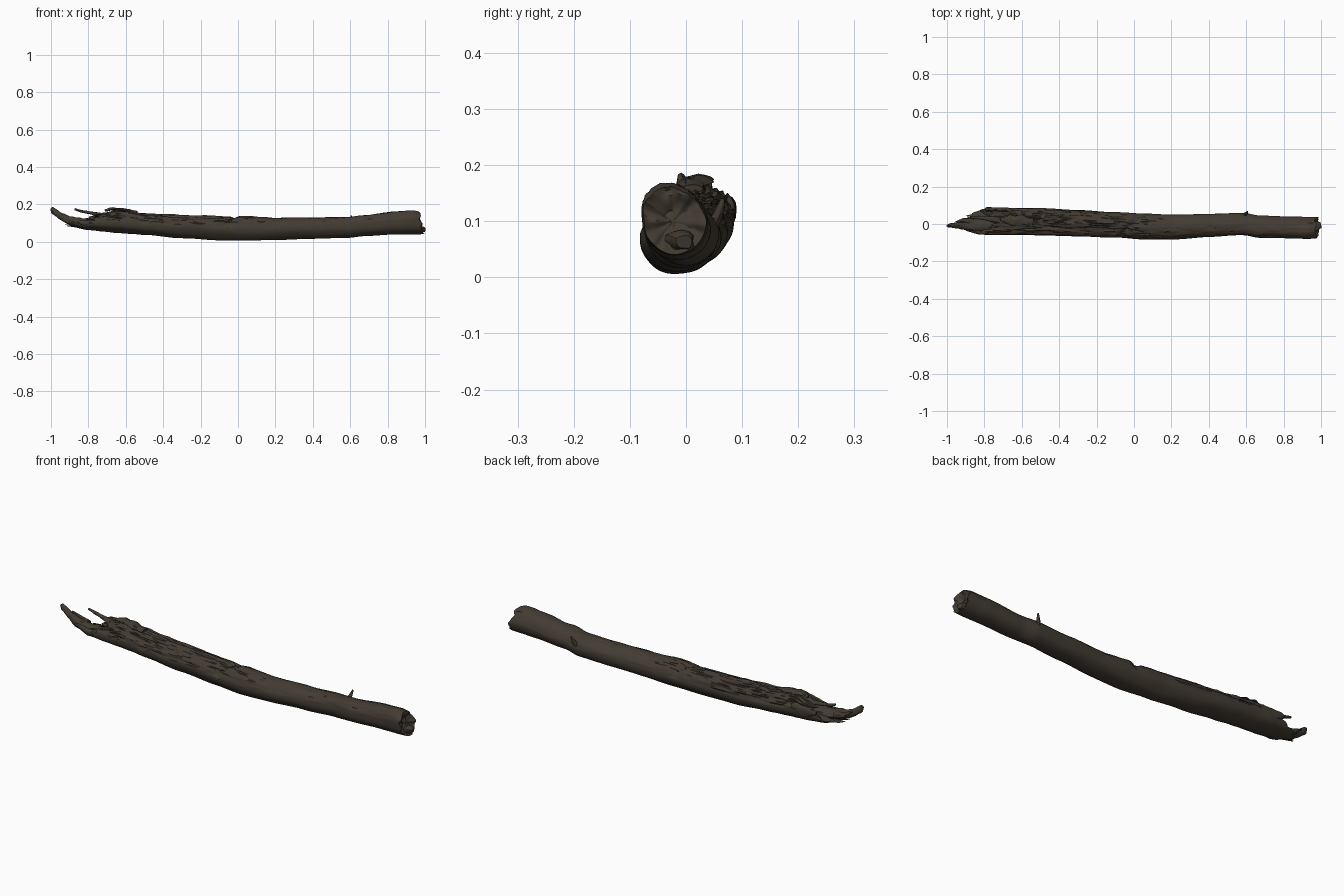
import bpy, bmesh, math, random
from mathutils import Vector, noise

if "Cube" in bpy.data.objects:
    bpy.data.objects.remove(bpy.data.objects["Cube"])

random.seed(4)
bark = bpy.data.materials.new("dark bark")
bark.diffuse_color = (0.056, 0.044, 0.032, 1)
bark.use_nodes = True
bark.node_tree.nodes["Principled BSDF"].inputs["Base Color"].default_value = bark.diffuse_color

# Silhouette stations: x, bottom z, top z, front y, back y
ST = [(-1.0, .115, .15, -.015, .03), (-.9, .082, .14, -.04, .06), (-.8, .063, .143, -.056, .082),
      (-.72, .055, .155, -.06, .088), (-.65, .048, .172, -.061, .087), (-.58, .043, .165, -.061, .086), (-.5, .036, .154, -.063, .084),
      (-.3, .02, .145, -.066, .076), (-.1, .008, .138, -.071, .062), (.05, .006, .138, -.083, .054),
      (.2, .01, .127, -.081, .05), (.4, .015, .130, -.07, .055), (.58, .022, .135, -.06, .06),
      (.68, .031, .144, -.074, .045), (.85, .038, .162, -.077, .04), (.93, .04, .166, -.078, .038),
      (1.0, .042, .155, -.074, .036)]


def station(x):
    x = min(max(x, -1), 1)
    for p, q in zip(ST, ST[1:]):
        if x <= q[0]:
            t = (x - p[0]) / (q[0] - p[0])
            t = t * t * (3 - 2 * t)
            return [a + (b - a) * t for a, b in zip(p[1:], q[1:])]


def bump(x, c, w):
    return math.exp(-((x - c) / w) ** 2)


def surface(x, a):
    """Point on the log at length x and angle a (0 = back, pi/2 = top)."""
    zb, zt, yf, yb = station(x)
    c, s = math.cos(a), math.sin(a)
    up = max(0, s) ** .6
    age = min(1, max(.25, .5 - x))               # the left half is more weathered
    k = 1 + .05 * noise.noise((x * 4, c * 1.5, s * 1.5))
    grain = noise.noise((x * 5, c * 5 + 3, s * 5))
    k -= .16 * up * age * max(0, .28 - abs(grain)) / .28    # long bark cracks
    k += .10 * up * age * noise.noise((x * 14, c * 6, s * 6))
    k -= .25 * up * bump(x, -.02 + .05 * c, .018)            # broken notch
    k -= .14 * bump(a, 1.9, .16) * bump(x, -.18, .16)        # groove before the notch
    k += .07 * bump(x, .92, .05) * bump(a, 2.1, .7)          # swollen right end
    k -= .10 * bump(x, .72, .05) * bump(a, 2.4, .2)          # small scar
    y = (yf + yb) / 2 + (yb - yf) / 2 * c * k
    z = (zb + zt) / 2 + (zt - zb) / 2 * s * k
    return Vector((x, y + .012 * -max(0, s) * max(0, x), max(z, .002)))


def finish(name, bm, angle=40):
    bmesh.ops.recalc_face_normals(bm, faces=bm.faces)
    me = bpy.data.meshes.new(name)
    bm.to_mesh(me)
    bm.free()
    ob = bpy.data.objects.new(name, me)
    bpy.context.collection.objects.link(ob)
    me.materials.append(bark)
    bpy.ops.object.select_all(action='DESELECT')
    ob.select_set(True)
    bpy.context.view_layer.objects.active = ob
    bpy.ops.object.shade_smooth_by_angle(angle=math.radians(angle))
    return ob


def skin(bm, rings):
    rows = [[bm.verts.new(p) for p in r] for r in rings]
    n = len(rows[0])
    for r, q in zip(rows, rows[1:]):
        for i in range(n):
            bm.faces.new((r[i], r[(i + 1) % n], q[(i + 1) % n], q[i]))
    bm.faces.new(rows[0])
    bm.faces.new(rows[-1])


# Log: ragged left break, dished right end
N, M = 72, 220
left, right = [], []
for i in range(N):
    a = 2 * math.pi * i / N
    c, s = math.cos(a), math.sin(a)
    left.append(-.80 + .05 * s - .05 * max(0, -s) + .05 * noise.noise((c * 5, s * 5, 1))
                + random.uniform(-.012, .012))
    right.append(.978 - .012 * s + .016 * noise.noise((c * 2.5, s * 2.5, 7)))


def ring(t):
    return [surface(left[i] + (right[i] - left[i]) * t, 2 * math.pi * i / N) for i in range(N)]


def end_rings(rim, depth, wobble):
    """Rings sinking from the rim towards the middle of a broken end."""
    mid = sum(rim, Vector()) / N
    out = []
    for f in (.9, .75, .55, .3, .08):
        r = []
        for p in rim:
            q = mid.lerp(p, f)
            q.x += depth * (1 - f * f) + wobble * noise.noise((q.y * 45, q.z * 45, 2))
            r.append(q)
        out.append(r)
    return out


body = [ring(j / M) for j in range(M + 1)]
bm = bmesh.new()
skin(bm, end_rings(body[0], .07, .04)[::-1] + body + end_rings(body[-1], -.02, .012))
finish("log", bm)


# Splinters and twigs: flattened tapering tubes, points are (x, y, z, half width, half height)
def splinter(name, pts, rough=.3):
    bm = bmesh.new()
    rings = []
    for p, q in zip(pts, pts[1:]):
        for k in range(6):
            t = k / 6
            x, y, z, w, h = [u + (v - u) * t for u, v in zip(p, q)]
            d = Vector(q[:3]) - Vector(p[:3])
            side = d.cross(Vector((0, 0, 1))).normalized()
            up = side.cross(d).normalized()
            r = []
            for i in range(12):
                a = math.pi * i / 6
                g = 1 + rough * noise.noise((x * 30, math.cos(a) * 2 + y * 30, math.sin(a) * 2))
                r.append(Vector((x, y, z)) + side * w * g * math.cos(a) + up * h * g * math.sin(a))
            rings.append(r)
    skin(bm, rings)
    return finish(name, bm, 50)


splinter("long_splinter", [(-.74, -.005, .095, .045, .03), (-.84, -.012, .098, .038, .026),
                           (-.90, -.01, .115, .024, .022), (-.95, -.008, .137, .016, .018),
                           (-.985, -.008, .165, .010, .015), (-1.0, -.01, .184, .005, .007)])
splinter("long_splinter_fork", [(-.86, .01, .11, .02, .016), (-.91, .02, .122, .013, .012),
                                (-.94, .014, .142, .006, .006), (-.955, .012, .15, .002, .002)])
splinter("upright_splinter", [(-.72, .02, .14, .02, .014), (-.79, .03, .155, .011, .008),
                              (-.84, .035, .163, .009, .007), (-.88, .033, .177, .004, .005)])
splinter("back_splinter", [(-.66, .072, .115, .014, .03), (-.74, .078, .12, .012, .025),
                           (-.785, .08, .125, .010, .015), (-.80, .078, .128, .005, .006)])
splinter("front_splinter", [(-.72, -.04, .1, .014, .02), (-.82, -.045, .1, .012, .016),
                            (-.88, -.035, .112, .007, .008), (-.90, -.033, .118, .002, .002)])
splinter("bark_flake", [(-.54, .01, .158, .02, .007), (-.62, .018, .172, .026, .009),
                        (-.67, .022, .175, .022, .008), (-.72, .025, .165, .008, .005)], .6)
splinter("twig_stub", [(.59, .045, .09, .013, .01), (.60, .058, .115, .008, .008),
                       (.605, .064, .132, .005, .005), (.607, .066, .142, .003, .003)])
splinter("end_spur", [(.93, -.01, .065, .03, .018), (.975, -.008, .065, .026, .018),
                      (.992, -.005, .064, .02, .015), (1.0, -.003, .063, .014, .011)])
